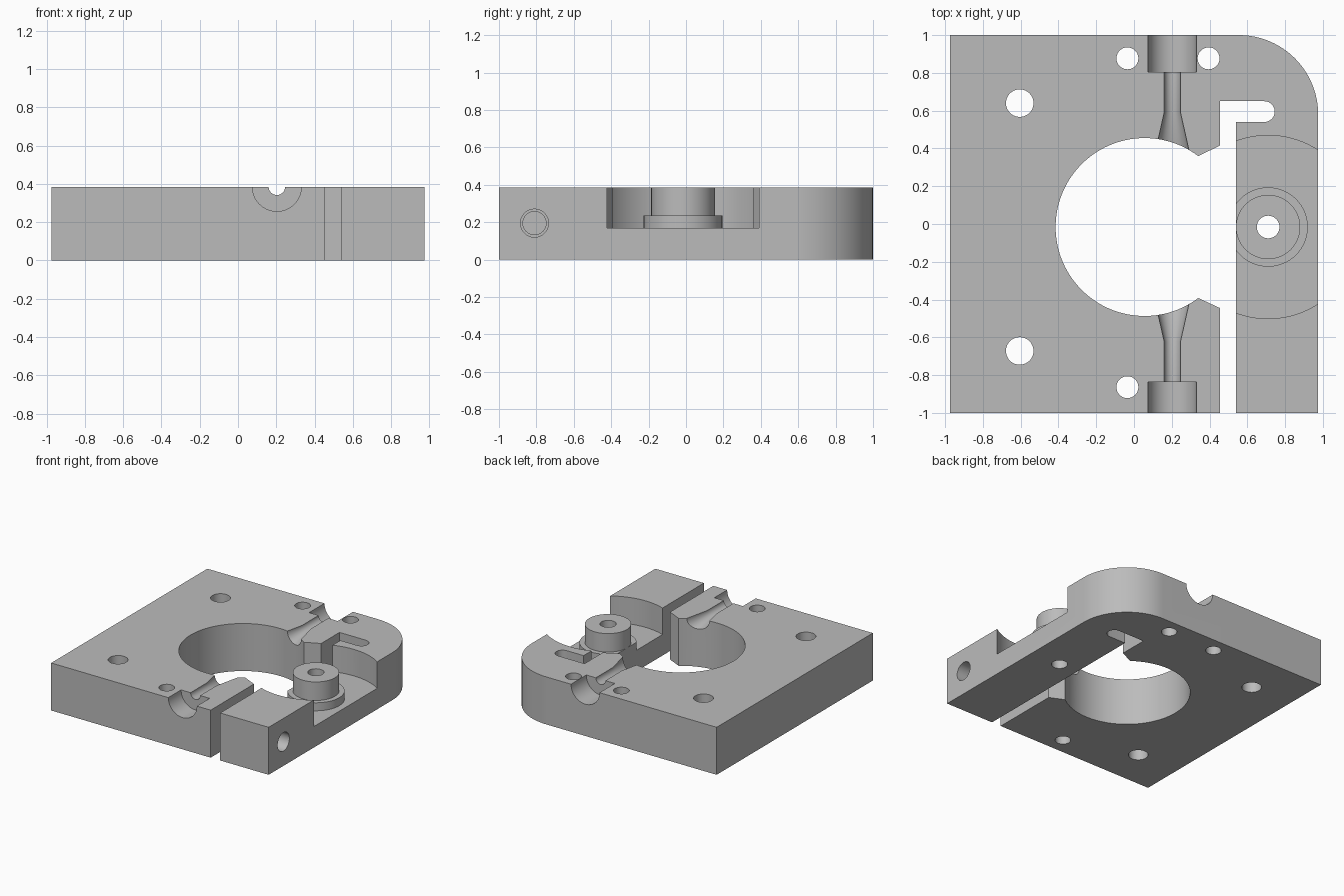
import bpy, bmesh
from math import sin, cos, pi, radians, atan2
from mathutils import Matrix, Vector

if "Cube" in bpy.data.objects:
    bpy.data.objects.remove(bpy.data.objects["Cube"])

THICK = 0.385
MID_Y = -0.016

grey = bpy.data.materials.new("machined grey")
grey.use_nodes = True
grey.diffuse_color = (0.5, 0.5, 0.5, 1)
grey.node_tree.nodes["Principled BSDF"].inputs["Base Color"].default_value = (0.5, 0.5, 0.5, 1)


def arc(cx, cy, r, start, end, steps):
    return [(cx + r * cos(start + (end - start) * i / steps),
             cy + r * sin(start + (end - start) * i / steps)) for i in range(steps + 1)]


def finish(name, bm):
    bmesh.ops.recalc_face_normals(bm, faces=bm.faces)
    mesh = bpy.data.meshes.new(name)
    bm.to_mesh(mesh)
    bm.free()
    mesh.materials.append(grey)
    obj = bpy.data.objects.new(name, mesh)
    bpy.context.collection.objects.link(obj)
    return obj


def extrude(name, outline, height):
    bm = bmesh.new()
    face = bm.faces.new([bm.verts.new((x, y, 0)) for x, y in outline])
    up = bmesh.ops.extrude_face_region(bm, geom=[face])["geom"]
    bmesh.ops.translate(bm, vec=(0, 0, height),
                        verts=[v for v in up if isinstance(v, bmesh.types.BMVert)])
    return finish(name, bm)


def lathe(name, profile, origin, axis="Z", segments=64):
    """Revolve a closed (radius, height) profile, then lay it along an axis."""
    bm = bmesh.new()
    verts = [bm.verts.new((r, 0, h)) for r, h in profile]
    edges = [bm.edges.new((verts[i - 1], verts[i])) for i in range(len(verts))]
    bmesh.ops.spin(bm, geom=verts + edges, cent=(0, 0, 0), axis=(0, 0, 1),
                   angle=2 * pi, steps=segments)
    bmesh.ops.remove_doubles(bm, verts=bm.verts, dist=1e-5)
    bmesh.ops.dissolve_degenerate(bm, edges=bm.edges, dist=1e-6)
    loose = [e for e in bm.edges if not e.link_faces]
    bmesh.ops.delete(bm, geom=loose, context="EDGES")
    turn = Vector((0, 0, 1)).rotation_difference(
        {"X": Vector((1, 0, 0)), "Y": Vector((0, 1, 0)), "-Y": Vector((0, -1, 0)),
         "Z": Vector((0, 0, 1))}[axis]).to_matrix().to_4x4()
    bm.transform(Matrix.Translation(origin) @ turn)
    return finish(name, bm)


# Split clamp outline: outer edge, flexing arm, hooked slot and round bore
bore_x, bore_r, tip = 0.056, 0.471, (0.34, 0.376)
tip_angle = atan2(tip[1], tip[0] - bore_x)
outline = [(-0.975, 1), (-0.975, -1), (0.455, -1), (0.455, -0.445)]
outline += arc(bore_x, MID_Y, bore_r, -tip_angle, -2 * pi + tip_angle, 96)
outline += [(0.455, 0.415), (0.455, 0.65)]
outline += arc(0.69, 0.595, 0.055, pi / 2, -pi / 2, 16)
outline += [(0.54, 0.54), (0.54, -1), (0.975, -1)]
outline += arc(0.555, 0.58, 0.42, 0, pi / 2, 24)
body = extrude("clamp_plate", outline, THICK)

cutters = []

# Vertical bolt holes, and the bore through the boss
for x, y, r in [(-0.605, 0.64, 0.073), (-0.605, -0.672, 0.073), (-0.035, 0.877, 0.058),
                (0.395, 0.877, 0.058), (-0.035, -0.864, 0.058), (0.71, MID_Y, 0.06)]:
    cutters.append(lathe("bolt_hole_cutter", [(0, -0.1), (r, -0.1), (r, 0.5), (0, 0.5)],
                         (x, y, 0), segments=40))

# Ring pocket in the arm, leaving the stepped boss standing
ring = [(0.21, 0.17), (0.485, 0.17), (0.485, 0.5), (0.17, 0.5), (0.17, 0.235), (0.21, 0.235)]
cutters.append(lathe("pocket_cutter", ring, (0.71, MID_Y, 0), segments=96))

# Stepped half-round channels, front and back
channel = [(0, 0.3), (0.112, 0.3), (0.043, 0.607), (0.043, 0.82), (0.128, 0.82),
           (0.128, 1.1), (0, 1.1)]
for axis in ("Y", "-Y"):
    cutters.append(lathe("channel_cutter", channel, (0.203, MID_Y, THICK), axis))

# Clamp screw hole: clearance through the arm, narrower in the plate
screw = [(0, 0.2), (0.062, 0.2), (0.062, 0.5), (0.075, 0.5), (0.075, 1.1), (0, 1.1)]
cutters.append(lathe("screw_hole_cutter", screw, (0, -0.81, 0.195), "X", 40))

bpy.ops.object.select_all(action="DESELECT")
bpy.context.view_layer.objects.active = body
body.select_set(True)
for cutter in cutters:
    cutter.hide_render = True
    cut = body.modifiers.new(cutter.name, "BOOLEAN")
    cut.operation = "DIFFERENCE"
    cut.solver = "EXACT"
    cut.object = cutter
    bpy.ops.object.modifier_apply(modifier=cut.name)
for cutter in cutters:
    bpy.data.objects.remove(cutter)

bpy.ops.object.shade_smooth_by_angle(angle=radians(25))
